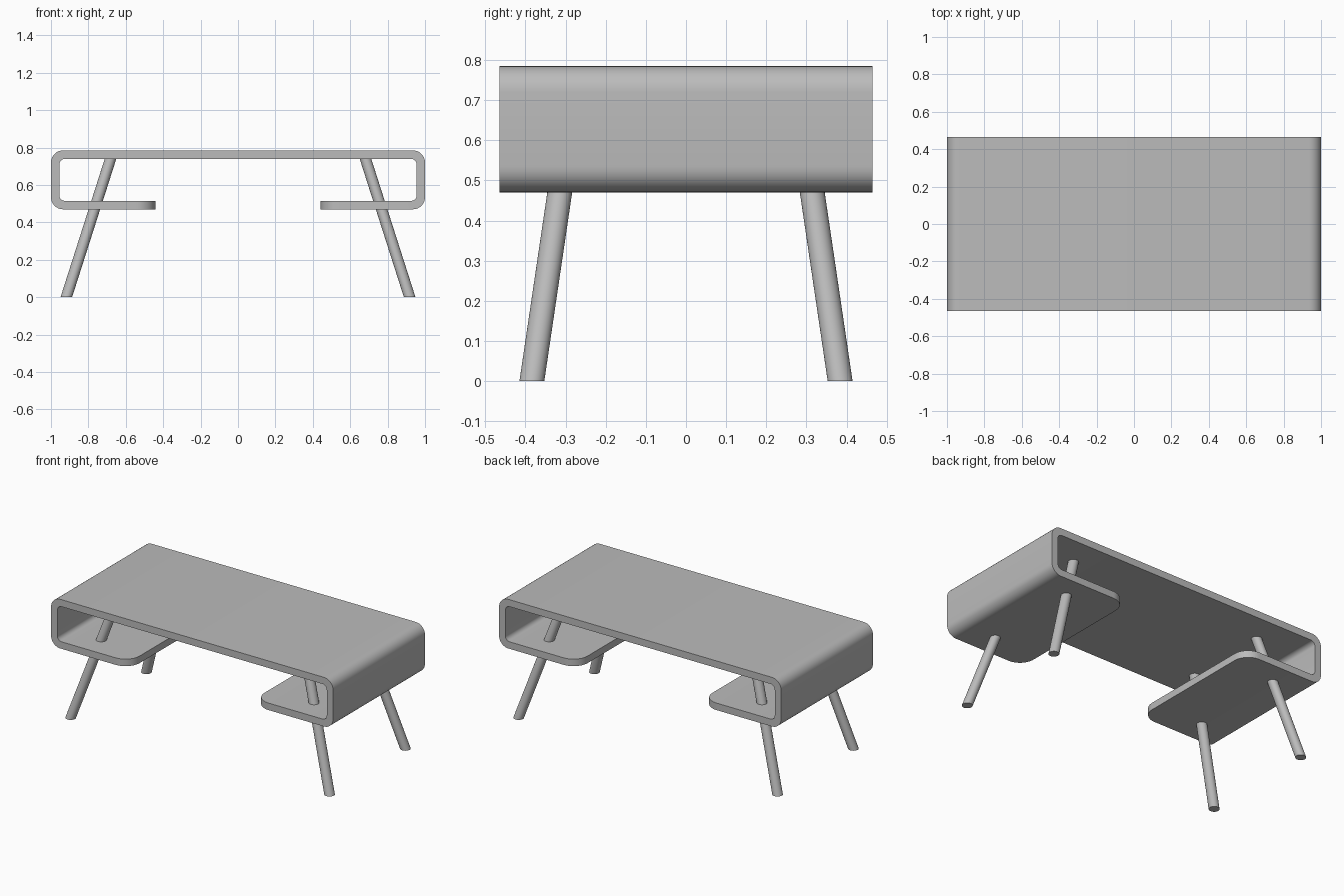
import bpy, bmesh, math
from mathutils import Vector

cube = bpy.data.objects.get("Cube")
if cube:
    bpy.data.objects.remove(cube, do_unlink=True)

HALF_X, HALF_Y = 1.0, 0.465
BOTTOM, TOP, THICK = 0.47, 0.785, 0.045
SHELF_END = 0.442

grey = bpy.data.materials.new("plain grey")
grey.use_nodes = True
colour = (0.5, 0.5, 0.5, 1)
grey.diffuse_color = colour
grey.node_tree.nodes["Principled BSDF"].inputs["Base Color"].default_value = colour


def finish(name, bm):
    bmesh.ops.recalc_face_normals(bm, faces=bm.faces)
    mesh = bpy.data.meshes.new(name)
    bm.to_mesh(mesh)
    bm.free()
    obj = bpy.data.objects.new(name, mesh)
    bpy.context.collection.objects.link(obj)
    mesh.materials.append(grey)
    bpy.ops.object.select_all(action="DESELECT")
    obj.select_set(True)
    bpy.context.view_layer.objects.active = obj
    bpy.ops.object.shade_smooth_by_angle(angle=math.radians(35))
    return obj


def c_profile(inset, radius, steps=8):
    """Open path (x, z) from one shelf end, over the top, to the other."""
    x, low, high = HALF_X - inset, BOTTOM + inset, TOP - inset
    half = [(SHELF_END, low)]
    for cz, start in ((low + radius, -90), (high - radius, 0)):
        for i in range(steps + 1):
            a = math.radians(start + 90 * i / steps)
            half.append((x - radius + radius * math.cos(a), cz + radius * math.sin(a)))
    return half + [(-px, pz) for px, pz in reversed(half)]


# Wrapped table top: a folded band with rounded bends
bm = bmesh.new()
paths = []
for inset, radius in ((0, 0.065), (THICK, 0.03)):
    for y in (-HALF_Y, HALF_Y):
        paths.append([bm.verts.new((x, y, z)) for x, z in c_profile(inset, radius)])
of, ob, nf, nb = paths
for a, b in ((of, ob), (ob, nb), (nb, nf), (nf, of)):
    for i in range(len(a) - 1):
        bm.faces.new((a[i], a[i + 1], b[i + 1], b[i]))
for i in (0, -1):
    bm.faces.new((of[i], ob[i], nb[i], nf[i]))

# Rounded free corners of the two shelves
corners = [e for e in bm.edges
           if all(abs(abs(v.co.x) - SHELF_END) < 1e-4 for v in e.verts)
           and abs(e.verts[0].co.z - e.verts[1].co.z) > THICK / 2]
bmesh.ops.bevel(bm, geom=corners, offset=0.1, segments=10, profile=0.5, affect="EDGES")
finish("table_top_band", bm)


# Splayed round legs, cut level at both ends
def leg(name, sx, sy):
    bm = bmesh.new()
    foot = Vector((0.918 * sx, 0.384 * sy, 0))
    head = Vector((0.68 * sx, 0.274 * sy, TOP - THICK + 0.005))
    bmesh.ops.create_cone(bm, cap_ends=True, segments=32, radius1=0.031, radius2=0.031, depth=1)
    for v in bm.verts:
        v.co = Vector((v.co.x, v.co.y, 0)) + foot.lerp(head, v.co.z + 0.5)
    finish(name, bm)


for side, sx in (("left", 1), ("right", -1)):
    for end, sy in (("front", -1), ("back", 1)):
        leg(f"{end}_{side}_leg", sx, sy)
